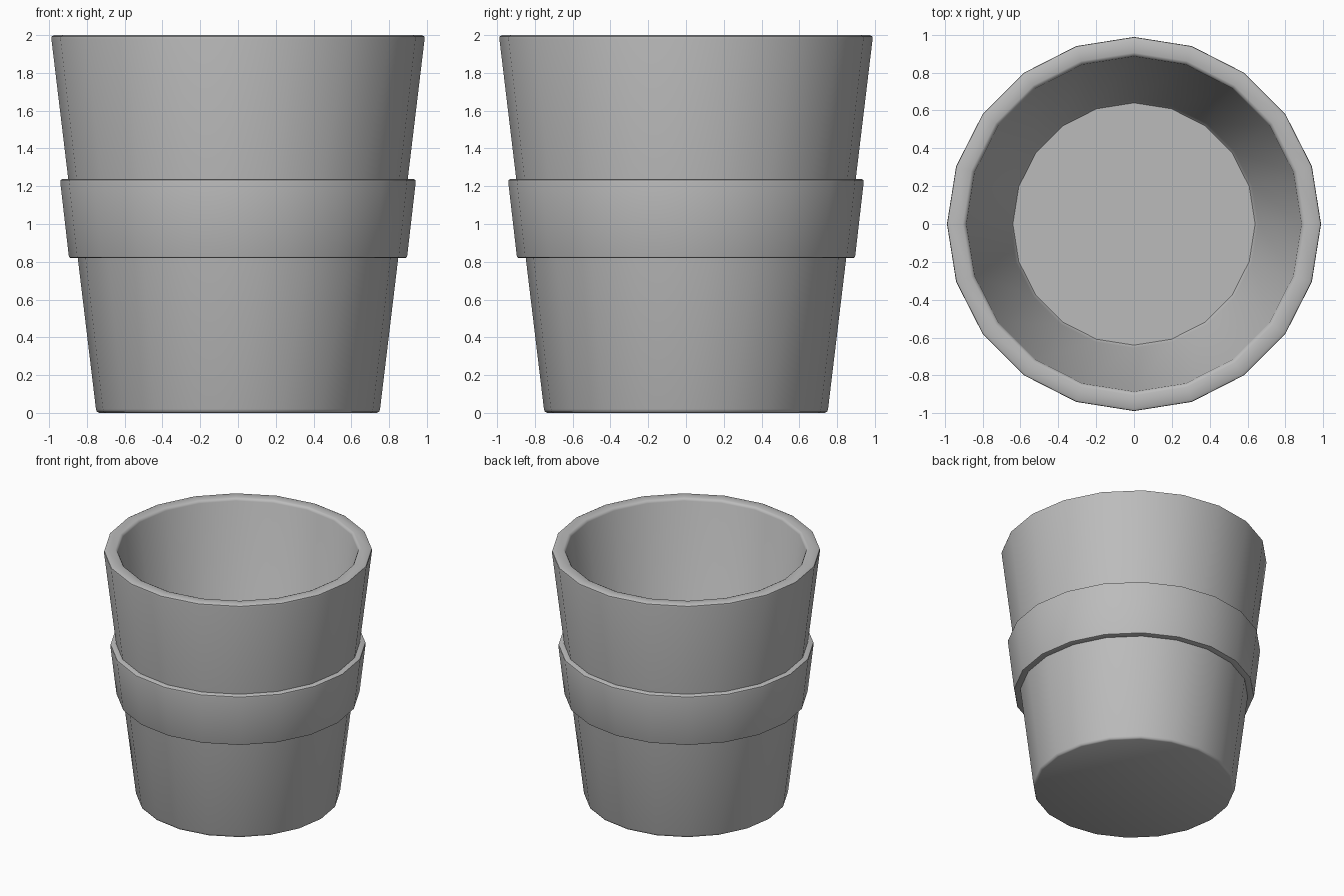
import bpy, bmesh
from math import cos, sin, pi, radians

cube = bpy.data.objects.get("Cube")
if cube:
    bpy.data.objects.remove(cube, do_unlink=True)

SIDES = 20

clay = bpy.data.materials.new("plain grey")
clay.use_nodes = True
grey = (0.5, 0.5, 0.5, 1)
clay.diffuse_color = grey
clay.node_tree.nodes["Principled BSDF"].inputs["Base Color"].default_value = grey


def lathe(name, profile, closed):
    """Spin a (radius, height) profile; an open one gets a cap at each end."""
    bm = bmesh.new()
    rings = []
    for r, z in profile:
        angles = [2 * pi * i / SIDES for i in range(SIDES)]
        rings.append([bm.verts.new((r * cos(a), r * sin(a), z)) for a in angles])
    pairs = list(zip(rings, rings[1:]))
    if closed:
        pairs.append((rings[-1], rings[0]))
    else:
        bm.faces.new(rings[0])
        bm.faces.new(rings[-1])
    for a, b in pairs:
        for i in range(SIDES):
            j = (i + 1) % SIDES
            bm.faces.new((a[i], a[j], b[j], b[i]))
    bmesh.ops.recalc_face_normals(bm, faces=bm.faces)
    mesh = bpy.data.meshes.new(name)
    bm.to_mesh(mesh)
    bm.free()
    mesh.materials.append(clay)
    ob = bpy.data.objects.new(name, mesh)
    bpy.context.collection.objects.link(ob)
    bpy.ops.object.select_all(action='DESELECT')
    ob.select_set(True)
    bpy.context.view_layer.objects.active = ob
    bpy.ops.object.shade_smooth_by_angle(angle=radians(50))
    return ob


# Hollow tapered pot: underside, outer wall, softened rim, inner wall, floor
lathe("pot_body", [(0.735, 0), (0.747, 0.006), (0.752, 0.02),
                   (0.988, 1.98), (0.986, 1.993), (0.972, 2.0),
                   (0.905, 2.0), (0.892, 1.994), (0.885, 1.98),
                   (0.655, 0.12), (0.64, 0.10)], closed=False)

# Raised band around the middle, sunk slightly into the wall
lathe("middle_band", [(0.83, 0.82), (0.885, 0.82), (0.893, 0.823), (0.896, 0.832),
                      (0.941, 1.222), (0.939, 1.233), (0.93, 1.238),
                      (0.88, 1.238)], closed=True)
